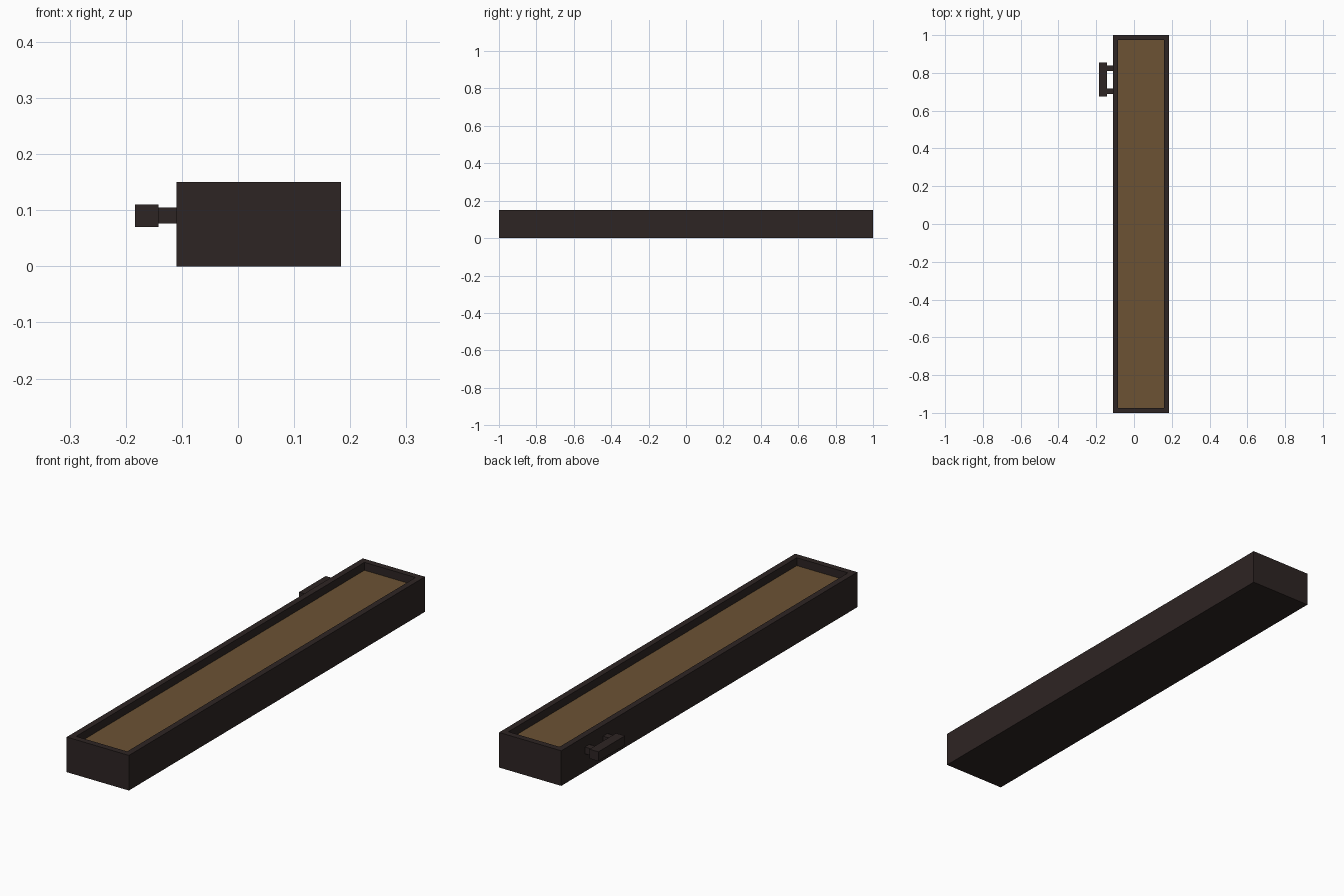
import bpy, bmesh
from mathutils import Vector

if "Cube" in bpy.data.objects:
    bpy.data.objects.remove(bpy.data.objects["Cube"])

def mat(name, rgb):
    m = bpy.data.materials.new(name)
    m.diffuse_color = (*rgb, 1)
    m.use_nodes = True
    m.node_tree.nodes["Principled BSDF"].inputs["Base Color"].default_value = m.diffuse_color
    return m

dark = mat("dark_brown", (0.027, 0.018, 0.017))
wood = mat("tan_wood", (0.150, 0.085, 0.034))

def add_box(bm, lo, hi):
    """Axis-aligned box between two corners."""
    lo, hi = Vector(lo), Vector(hi)
    verts = bmesh.ops.create_cube(bm, size=1)["verts"]
    for v in verts:
        v.co = Vector((lo[i] + (v.co[i] + 0.5) * (hi[i] - lo[i]) for i in range(3)))

def finish(bm, name, mats):
    me = bpy.data.meshes.new(name)
    bm.to_mesh(me)
    bm.free()
    for m in mats:
        me.materials.append(m)
    ob = bpy.data.objects.new(name, me)
    bpy.context.collection.objects.link(ob)
    return ob

# Tray: box with a shallow recess in the top, wood-coloured recess floor
X0, X1, H, WALL, DEPTH = -0.11, 0.184, 0.15, 0.037, 0.034
bm = bmesh.new()
add_box(bm, (X0, -1, 0), (X1, 1, H))
bm.normal_update()
top = max(bm.faces, key=lambda f: f.calc_center_median().z)
bmesh.ops.inset_region(bm, faces=[top], thickness=WALL)
floor = bmesh.ops.extrude_discrete_faces(bm, faces=[top])["faces"][0]
bmesh.ops.translate(bm, vec=(0, 0, -DEPTH), verts=floor.verts)
floor.material_index = 1
finish(bm, "tray", [dark, wood])

# Handle grip on the left side
bm = bmesh.new()
add_box(bm, (-0.184, 0.675, 0.07), (-0.142, 0.855, 0.11))
finish(bm, "handle_grip", [dark])

# Two posts joining the grip to the tray
for i, y in enumerate((0.703, 0.825)):
    bm = bmesh.new()
    add_box(bm, (-0.142, y - 0.015, 0.076), (X0, y + 0.015, 0.105))
    finish(bm, f"handle_post_{i + 1}", [dark])
